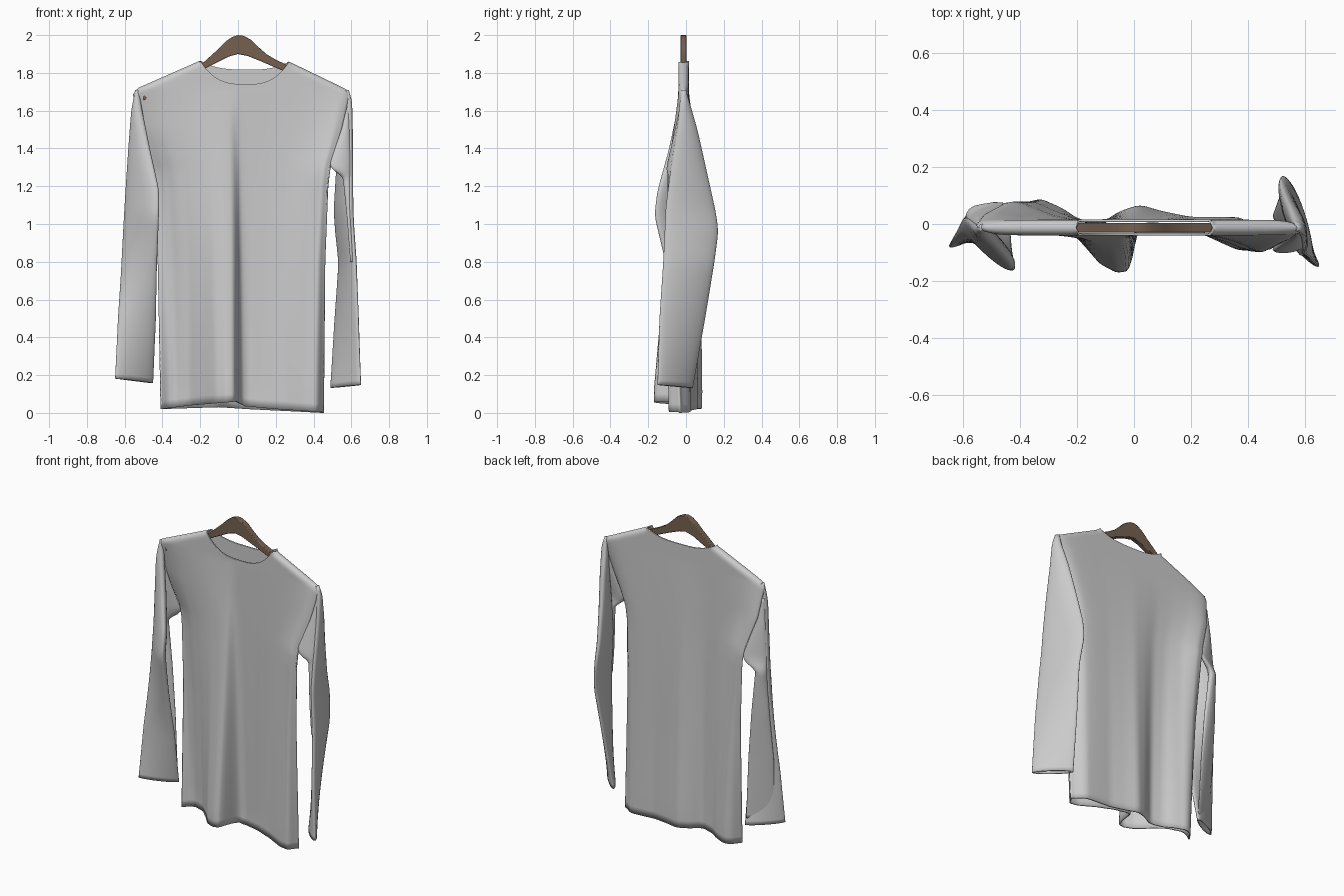
import bpy, bmesh, math

if "Cube" in bpy.data.objects:
    bpy.data.objects.remove(bpy.data.objects["Cube"])

def material(name, rgb):
    m = bpy.data.materials.new(name)
    m.diffuse_color = (*rgb, 1)
    m.use_nodes = True
    m.node_tree.nodes["Principled BSDF"].inputs["Base Color"].default_value = m.diffuse_color
    return m

CLOTH = material("pale grey cloth", (0.6, 0.6, 0.6))
WOOD = material("brown wood", (0.18, 0.12, 0.08))

def lerp(a, b, t):
    return a + (b - a) * t

def interp(pts, x):
    """Linear look-up in a list of tuples keyed by their first value."""
    if x <= pts[0][0]:
        return pts[0][1:]
    for p, q in zip(pts, pts[1:]):
        if x <= q[0]:
            t = (x - p[0]) / (q[0] - p[0])
            return tuple(lerp(a, b, t) for a, b in zip(p[1:], q[1:]))
    return pts[-1][1:]

def soft(pts, x, w):
    """Look-up averaged over a small window, to round the corners."""
    s = [interp(pts, x + w * k / 3) for k in range(-3, 4)]
    return tuple(sum(c) / 7 for c in zip(*s))

def finish(bm, name, mat, cloth=True):
    bmesh.ops.remove_doubles(bm, verts=bm.verts, dist=0.0005)
    bmesh.ops.recalc_face_normals(bm, faces=bm.faces)
    me = bpy.data.meshes.new(name)
    bm.to_mesh(me)
    bm.free()
    ob = bpy.data.objects.new(name, me)
    bpy.context.collection.objects.link(ob)
    me.materials.append(mat)
    if cloth:
        me.shade_smooth()
        so = ob.modifiers.new("thickness", 'SOLIDIFY')
        so.thickness, so.offset = 0.008, -1
    return ob

# ---- shirt body: front and back sheets, folds grow from shoulder to hem ----
SIDES = [(0, -.41, .455), (.8, -.425, .462), (1.2, -.45, .478), (1.3, -.465, .49),
         (1.5, -.53, .55), (1.68, -.555, .593), (1.72, -.555, .593)]
SHOULDER = [(-.556, 1.685), (-.53, 1.72), (-.2, 1.865), (.27, 1.86), (.57, 1.715), (.594, 1.685)]
FRONT = [(-.41, -.005), (-.37, .03), (-.33, .04), (-.25, .0), (-.18, -.07), (-.12, -.14),
         (-.06, -.172), (-.015, -.165), (0, -.1), (.012, -.02), (.05, .0), (.15, -.01),
         (.25, -.04), (.36, -.09), (.42, -.1), (.455, -.04)]
BACK = [(-.41, .015), (-.38, .07), (-.33, .09), (-.25, .055), (-.2, .02), (-.12, .0),
        (-.05, .045), (.02, .068), (.1, .045), (.2, .025), (.38, .025), (.455, -.02)]
FRONT_HEM = [(-.41, .02), (-.25, .04), (-.005, .06), (.04, .035), (.2, .02), (.455, .003)]
BACK_HEM = [(-.41, .02), (-.1, .03), (.05, .02), (.455, .0)]

def body_point(u, t, front):
    xt = lerp(-.555, .593, u)
    hx = lerp(-.41, .455, u)
    s = abs((xt - .035) / .235)
    ztop = interp(SHOULDER, xt)[0]
    if s < 1:
        ztop -= (.122 if front else .045) * (1 - s ** 3)
    z = lerp(ztop, interp(FRONT_HEM if front else BACK_HEM, hx)[0], t)
    l, r = interp(SIDES, z)
    # the side seams swing out early, right up at the armpits
    f = max(0, min(1, (1.72 - z) / 1.6)) ** 1.1
    side = abs(2 * u - 1) ** 5
    f = lerp(f, max(0, min(1, (1.72 - z) / .45)), side)
    swing = (.06 if u < .5 else -.055) * side * min(1, max(0, z / 1.2)) * f
    yf = lerp(-.04, soft(FRONT, hx, .012)[0], f) + swing
    yb = lerp(.015, soft(BACK, hx, .02)[0], f) + swing
    mid, half = (yf + yb) / 2, (yb - yf) / 2
    # close the two sheets along the sides and over the shoulders
    half *= math.sqrt(max(0, 1 - abs(2 * u - 1) ** 12))
    if s >= 1:
        d = min(1, (ztop - z) / .035)
        half *= math.sqrt(max(0, 1 - (1 - d) ** 2))
    return (lerp(l, r, u), mid - half if front else mid + half, z)

NU, NV = 110, 60
bm = bmesh.new()
for front in (True, False):
    grid = []
    for j in range(NV + 1):
        t = (j / NV) ** 1.5
        row = []
        for i in range(NU + 1):
            u = i / NU
            u = lerp(u, .5 - .5 * math.cos(math.pi * u), .4)   # denser at the sides
            row.append(bm.verts.new(body_point(u, t, front)))
        grid.append(row)
    for j in range(NV):
        for i in range(NU):
            bm.faces.new((grid[j][i], grid[j][i + 1], grid[j + 1][i + 1], grid[j + 1][i]))
finish(bm, "shirt_body", CLOTH)

# ---- sleeves: flattened tubes, each row is z, edge A x/y, edge B x/y, half thickness ----
RIGHT = [(.14, .65, -.15, .49, .035, .022), (.5, .635, -.14, .515, .1, .026),
         (.8, .62, -.12, .54, .15, .028), (.97, .607, -.112, .522, .172, .03),
         (1.08, .602, -.108, .515, .155, .03), (1.3, .6, -.08, .53, .105, .03),
         (1.5, .598, -.048, .55, .06, .026), (1.65, .597, -.03, .565, .015, .02),
         (1.71, .585, -.02, .56, -.005, .012)]
LEFT = [(.17, -.65, -.08, -.45, .045, .022), (.5, -.635, -.05, -.435, -.02, .028),
        (.8, -.615, -.01, -.43, -.1, .032), (1.05, -.6, .02, -.422, -.165, .034),
        (1.18, -.592, .02, -.42, -.148, .034), (1.4, -.577, .01, -.47, -.085, .03),
        (1.6, -.562, -.005, -.51, -.04, .024), (1.71, -.545, -.012, -.525, -.012, .012)]
# underarm folds join the armpit of the body to the sleeve and run down it
RIGHT_FOLD = [(.8, .615, -.11, .595, -.1, .008), (1.0, .6, -.1, .58, -.095, .014),
              (1.25, .598, -.07, .555, -.075, .018), (1.28, .598, -.07, .51, -.095, .018),
              (1.31, .598, -.07, .484, -.092, .018), (1.5, .594, -.035, .545, -.045, .018),
              (1.62, .59, -.02, .57, -.02, .012)]
LEFT_FOLD = [(.2, -.6, -.045, -.455, .04, .01), (.6, -.61, -.02, -.475, .045, .016),
             (.9, -.6, .01, -.5, .05, .02), (1.18, -.588, .02, -.535, .06, .022),
             (1.22, -.586, .018, -.47, .075, .018), (1.25, -.584, .015, -.45, .07, .018),
             (1.45, -.57, .005, -.505, .025, .018), (1.62, -.555, -.005, -.535, .0, .01)]

def sleeve(name, rows, dip=0.0, closed=False):
    bm = bmesh.new()
    n, steps, rings = 36, 60, []
    for j in range(steps + 1):
        z = lerp(rows[0][0], rows[-1][0], j / steps)
        ax, ay, bx, by, h = soft(rows, z, (.015 if closed else .04) * min(1, j / 5, (steps - j) / 5))
        dx, dy = (ax - bx) / 2, (ay - by) / 2
        k = math.hypot(dx, dy)
        ring = []
        for i in range(n):
            a = 2 * math.pi * i / n
            c, s = math.cos(a), math.sin(a) * h / k
            zz = z + dip * c * (1 - j / steps)      # slightly slanted cuff
            ring.append(bm.verts.new(((ax + bx) / 2 + dx * c - dy * s,
                                      (ay + by) / 2 + dy * c + dx * s, zz)))
        rings.append(ring)
    for p, q in zip(rings, rings[1:]):
        for i in range(n):
            bm.faces.new((p[i], p[(i + 1) % n], q[(i + 1) % n], q[i]))
    bm.faces.new(rings[-1])
    if closed:
        bm.faces.new(rings[0])
    finish(bm, name, CLOTH)

sleeve("right_sleeve", RIGHT, .008)
sleeve("left_sleeve", LEFT, .012)
sleeve("right_underarm", RIGHT_FOLD, closed=True)
sleeve("left_underarm", LEFT_FOLD, closed=True)

# ---- wooden hanger: flat profile cut from a board ----
TOP = [(-.5, 1.69), (-.2, 1.84), (-.15, 1.885), (-.1, 1.93), (-.06, 1.97), (-.03, 1.99), (0, 2.0),
       (.03, 1.996), (.07, 1.975), (.11, 1.935), (.15, 1.9), (.2, 1.87), (.26, 1.842), (.54, 1.69)]
UNDER = [(.54, 1.655), (.35, 1.755), (.23, 1.815), (.12, 1.862), (.05, 1.89), (0, 1.9),
         (-.05, 1.886), (-.1, 1.86), (-.17, 1.825), (-.3, 1.755), (-.5, 1.655)]
bm = bmesh.new()
face = bm.faces.new([bm.verts.new((x, -.03, z)) for x, z in TOP + UNDER])
ext = bmesh.ops.extrude_face_region(bm, geom=[face])
bmesh.ops.translate(bm, vec=(0, .033, 0),
                    verts=[v for v in ext["geom"] if isinstance(v, bmesh.types.BMVert)])
hanger = finish(bm, "hanger", WOOD, cloth=False)
bev = hanger.modifiers.new("rounded edges", 'BEVEL')
bev.width, bev.segments = 0.004, 2
bpy.context.view_layer.objects.active = hanger
hanger.select_set(True)
bpy.ops.object.shade_smooth_by_angle(angle=math.radians(40))
